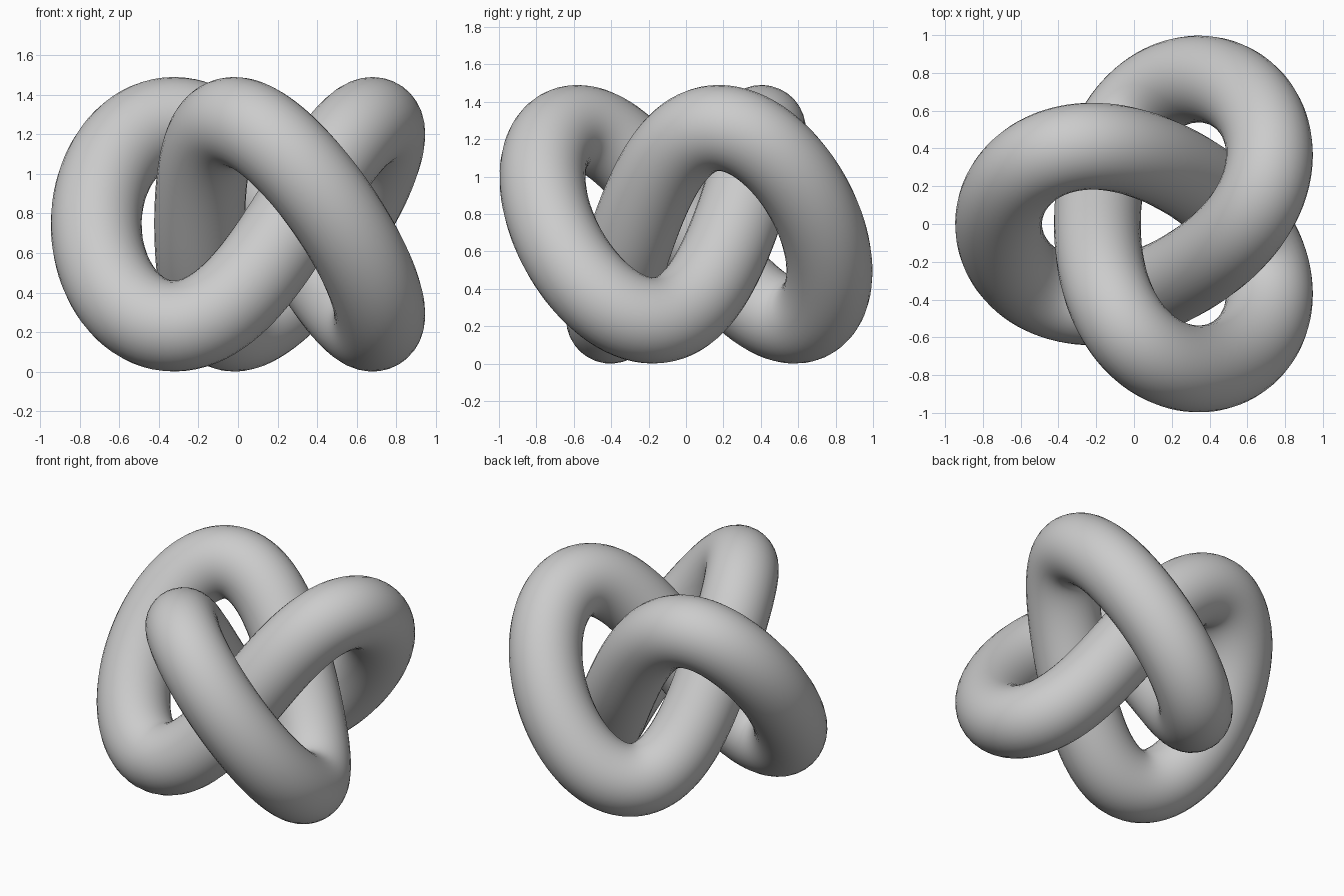
import bpy
from math import cos, sin, tau, pi

cube = bpy.data.objects.get("Cube")
if cube:
    bpy.data.objects.remove(cube, do_unlink=True)

# Main proportions
TUBE = 0.23                  # tube radius
RISE = 0.515                 # height swing of the centre line
WAVES = ((2, 0.568), (-1, 0.219), (5, 0.0425))   # turns and size of each loop wave
SHIFT = 0.1125               # moves the knot's axis so its bounds are centred
STEPS = 240


def centre_line(s):
    """Point on the three-lobed knot."""
    x = SHIFT + sum(r * cos(pi / 3 + k * s) for k, r in WAVES)
    y = sum(r * sin(pi / 3 + k * s) for k, r in WAVES)
    z = TUBE + RISE * (1 - sin(3 * s))
    return x, y, z


# Closed path swept by a round section
curve = bpy.data.curves.new("knot_tube", "CURVE")
curve.dimensions = "3D"
curve.bevel_depth = TUBE
curve.bevel_resolution = 14
spline = curve.splines.new("POLY")
spline.points.add(STEPS - 1)
for i, point in enumerate(spline.points):
    point.co = (*centre_line(tau * i / STEPS), 1)
spline.use_cyclic_u = True

knot = bpy.data.objects.new("knot_tube", curve)
bpy.context.collection.objects.link(knot)

# Plain grey material
grey = bpy.data.materials.new("plain_grey")
grey.use_nodes = True
colour = (0.6, 0.6, 0.6, 1)
grey.diffuse_color = colour
grey.node_tree.nodes["Principled BSDF"].inputs["Base Color"].default_value = colour
curve.materials.append(grey)

# Turn the sweep into a smooth mesh
bpy.ops.object.select_all(action="DESELECT")
knot.select_set(True)
bpy.context.view_layer.objects.active = knot
bpy.ops.object.convert(target="MESH")
bpy.ops.object.shade_smooth()
